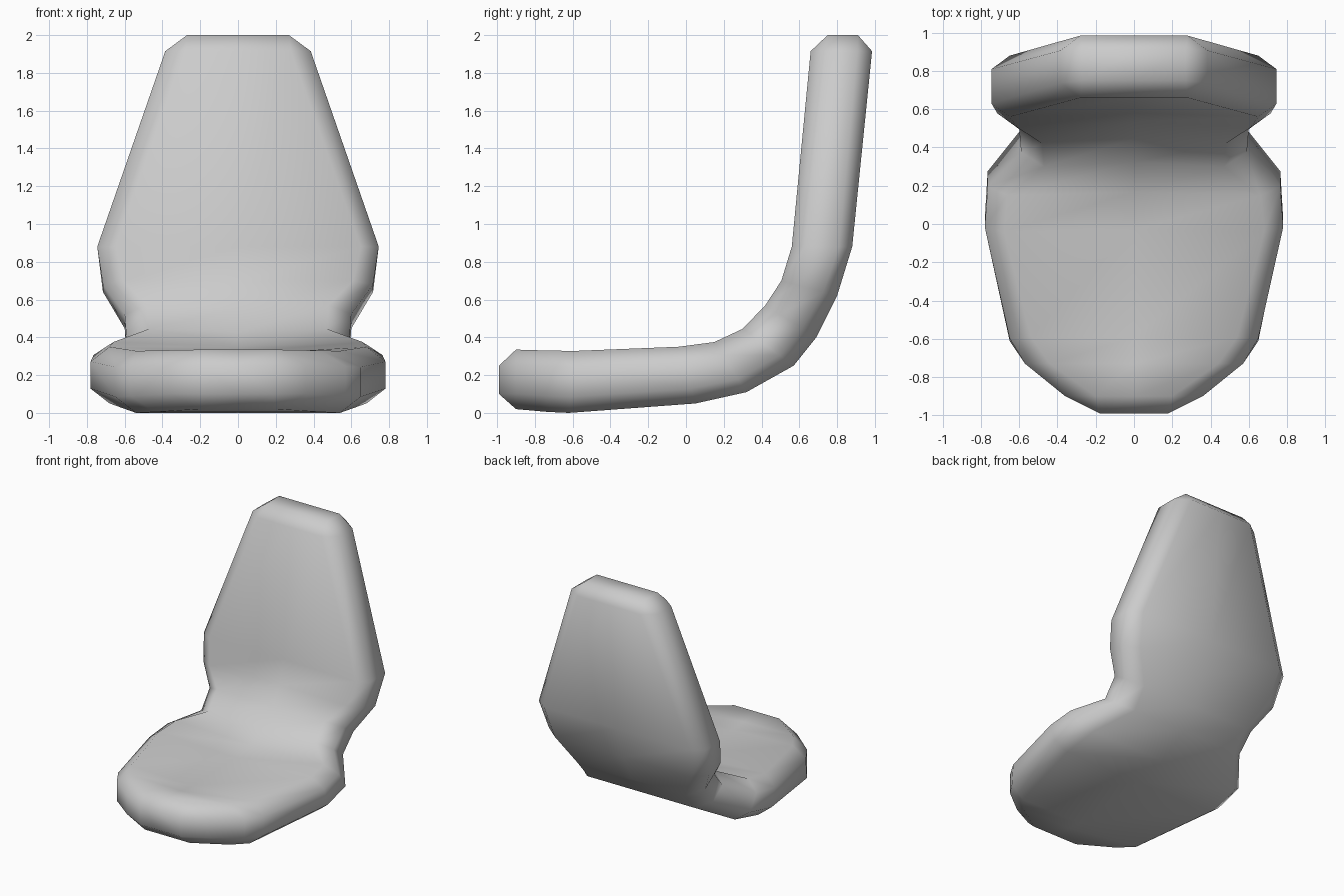
import bpy, bmesh
from mathutils import Vector

if "Cube" in bpy.data.objects:
    bpy.data.objects.remove(bpy.data.objects["Cube"])

# Stations along the bent pad, from front lip to top of the backrest:
# (upper y, z), (lower y, z), half width, flat half width, side inset, centre dish
STATIONS = [
    ((-.99, .25), (-.99, .10), .18, .18, 0, 0),
    ((-.90, .335), (-.90, .02), .36, .20, .26, 0),
    ((-.73, .33), (-.73, .005), .57, .44, .26, .01),
    ((-.59, .328), (-.62, .0), .65, .54, .26, .02),
    ((-.04, .35), (.05, .05), .78, .68, .26, .03),
    ((.15, .375), (.32, .11), .765, .66, .26, .03),
    ((.30, .445), (.57, .25), .59, .47, .28, .03),
    ((.42, .57), (.69, .40), .60, .48, .28, .03),
    ((.505, .70), (.80, .62), .715, .61, .25, .03),
    ((.56, .88), (.88, .88), .745, .65, .22, .02),
    ((.66, 1.915), (.985, 1.915), .385, .28, .24, 0),
    ((.75, 2.0), (.91, 2.0), .27, .27, 0, 0),
]


def ring(top, bottom, w, flat, f, dish):
    """Chamfered cross-section, ordered around the pad."""
    t, b = Vector((0, *top)), Vector((0, *bottom))
    d = b - t
    x = Vector((1, 0, 0))
    hi, lo = t + d * f, t + d * (1 - f)
    return [t - x * flat, t + d.normalized() * dish, t + x * flat,
            hi + x * w, lo + x * w,
            b + x * flat, b, b - x * flat,
            lo - x * w, hi - x * w]


# Seat shell: skin the stations and close both ends
bm = bmesh.new()
rings = [[bm.verts.new(p) for p in ring(*s)] for s in STATIONS]
for a, b in zip(rings, rings[1:]):
    for i in range(len(a)):
        j = (i + 1) % len(a)
        bm.faces.new((a[i], a[j], b[j], b[i]))
for r in (rings[0], rings[-1]):
    bm.faces.new((r[0], r[1], r[6], r[7], r[8], r[9]))
    bm.faces.new((r[1], r[2], r[3], r[4], r[5], r[6]))
bmesh.ops.remove_doubles(bm, verts=bm.verts[:], dist=.001)
bmesh.ops.recalc_face_normals(bm, faces=bm.faces[:])
for f in bm.faces:
    f.smooth = True

mesh = bpy.data.meshes.new("seat_shell")
bm.to_mesh(mesh)
bm.free()
seat = bpy.data.objects.new("seat_shell", mesh)
bpy.context.collection.objects.link(seat)

grey = bpy.data.materials.new("light grey")
grey.diffuse_color = (.6, .6, .6, 1)
grey.use_nodes = True
grey.node_tree.nodes["Principled BSDF"].inputs["Base Color"].default_value = grey.diffuse_color
mesh.materials.append(grey)
